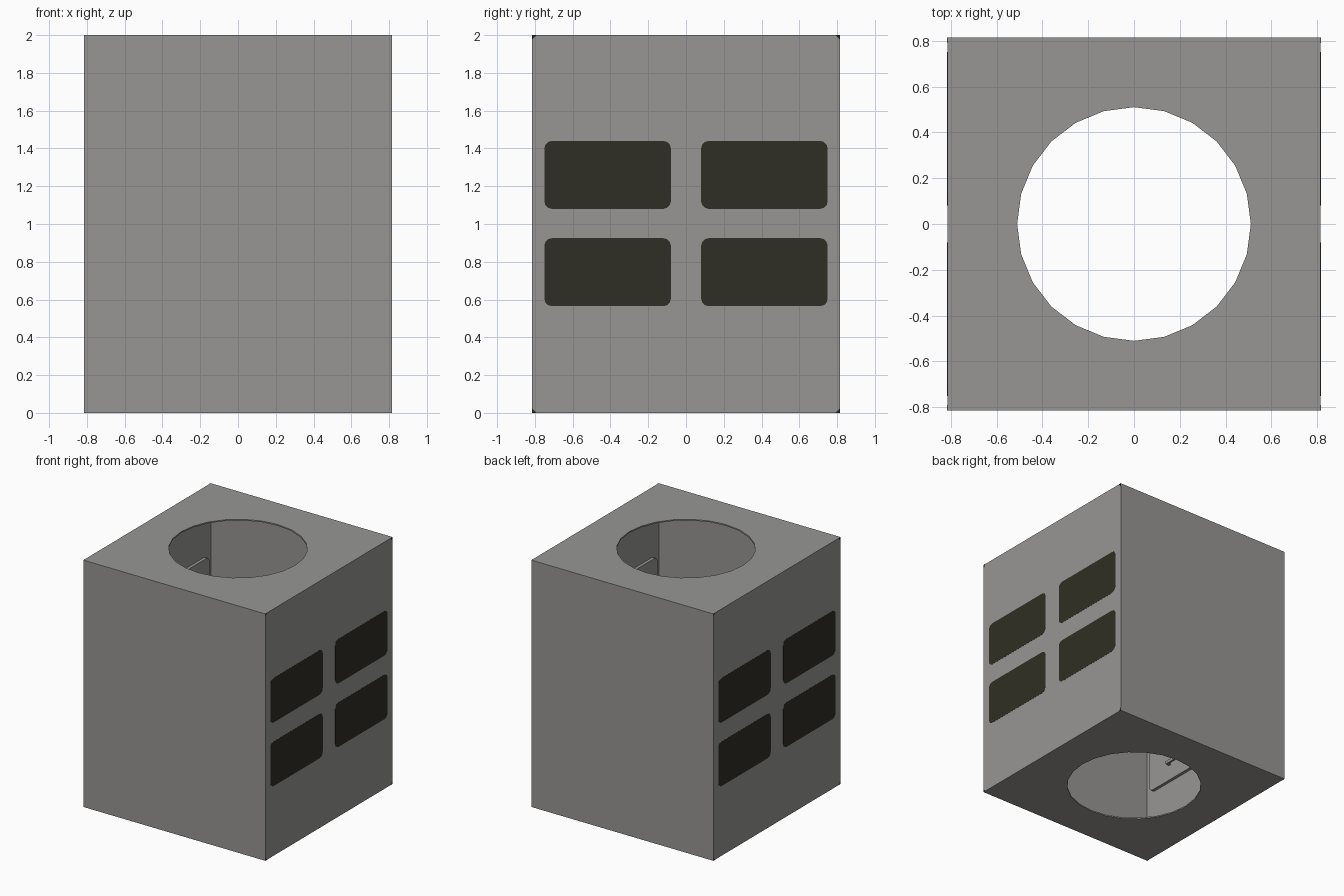
import bpy, bmesh, math

if "Cube" in bpy.data.objects:
    bpy.data.objects.remove(bpy.data.objects["Cube"])

H, T, R = 0.815, 0.01, 0.51    # half width, wall thickness, hole radius


def material(name, rgb):
    m = bpy.data.materials.new(name)
    m.diffuse_color = (*rgb, 1)
    m.use_nodes = True
    m.node_tree.nodes["Principled BSDF"].inputs["Base Color"].default_value = m.diffuse_color
    return m


grey = material("warm grey", (0.31, 0.305, 0.295))
dark = material("dark olive", (0.03, 0.028, 0.018))


def finish(bm, name, mat):
    bmesh.ops.recalc_face_normals(bm, faces=bm.faces[:])
    me = bpy.data.meshes.new(name)
    bm.to_mesh(me)
    bm.free()
    me.materials.append(mat)
    ob = bpy.data.objects.new(name, me)
    bpy.context.collection.objects.link(ob)
    return ob


def box(name, lo, hi, mat):
    bm = bmesh.new()
    bmesh.ops.create_cube(bm, size=1)
    for v in bm.verts:
        v.co = [lo[i] if v.co[i] < 0 else hi[i] for i in range(3)]
    return finish(bm, name, mat)


def prism(name, outline, x0, x1, mat):
    """Extrude a (y, z) outline along x."""
    bm = bmesh.new()
    a = [bm.verts.new((x0, y, z)) for y, z in outline]
    b = [bm.verts.new((x1, y, z)) for y, z in outline]
    bm.faces.new(a)
    bm.faces.new(b[::-1])
    n = len(a)
    for i in range(n):
        j = (i + 1) % n
        bm.faces.new((a[i], a[j], b[j], b[i]))
    return finish(bm, name, mat)


def rounded(y0, y1, z0, z1, r, steps=3):
    pts = []
    for k, (cy, cz) in enumerate([(y1 - r, z1 - r), (y0 + r, z1 - r),
                                  (y0 + r, z0 + r), (y1 - r, z0 + r)]):
        for s in range(steps + 1):
            a = math.pi / 2 * (k + s / steps)
            pts.append((cy + r * math.cos(a), cz + r * math.sin(a)))
    return pts


def holed_lid(name, z0, z1):
    bm = bmesh.new()
    rings = []
    for z in (z0, z1):
        inner, outer = [], []
        for i in range(24):
            c, s = math.cos(i * math.pi / 12), math.sin(i * math.pi / 12)
            k = H / max(abs(c), abs(s))
            inner.append(bm.verts.new((R * c, R * s, z)))
            outer.append(bm.verts.new((k * c, k * s, z)))
        rings += [inner, outer]
    order = [rings[0], rings[1], rings[3], rings[2]]
    for p, q in zip(order, order[1:] + order[:1]):
        for i in range(24):
            j = (i + 1) % 24
            bm.faces.new((p[i], p[j], q[j], q[i]))
    return finish(bm, name, grey)


# Hollow shell: two lids with round openings and four thin walls
holed_lid("bottom_lid", 0, T)
holed_lid("top_lid", 2 - T, 2)
for s, tag in ((-1, "left"), (1, "right")):
    xs = sorted((s * (H - T), s * H))
    box(tag + "_wall", (xs[0], -H, T), (xs[1], H, 2 - T), grey)
for s, tag in ((-1, "front"), (1, "back")):
    ys = sorted((s * (H - T), s * H))
    box(tag + "_wall", (-H + T, ys[0], T), (H - T, ys[1], 2 - T), grey)

# Dark panels outside, raised slabs and small handles inside
for s in (-1, 1):
    for z0 in (0.565, 1.08):
        for y0 in (-0.75, 0.08):
            shape = rounded(y0, y0 + 0.67, z0, z0 + 0.36, 0.04)
            prism("dark_panel", shape, s * (H - 0.002), s * (H + 0.001), dark)
            prism("inner_slab", shape, s * (H - T), s * (H - 0.035), grey)
            yc, zc = y0 + 0.335, z0 + 0.14
            xs = sorted((s * (H - 0.07), s * (H - 0.055)))
            box("handle_bar", (xs[0], yc - 0.1, zc - 0.012),
                (xs[1], yc + 0.1, zc + 0.012), grey)
            xs = sorted((s * (H - 0.06), s * (H - 0.03)))
            for e in (-0.09, 0.09):
                box("handle_post", (xs[0], yc + e - 0.01, zc - 0.012),
                    (xs[1], yc + e + 0.01, zc + 0.012), grey)
    # Tiny dark corner pieces on the side walls
    for sy in (-1, 1):
        for z, dz in ((0, 0.025), (2, -0.025)):
            prism("corner_piece", [(sy * H, z), (sy * (H - 0.025), z),
                                   (sy * H, z + dz)],
                  s * (H - 0.002), s * (H + 0.001), dark)
